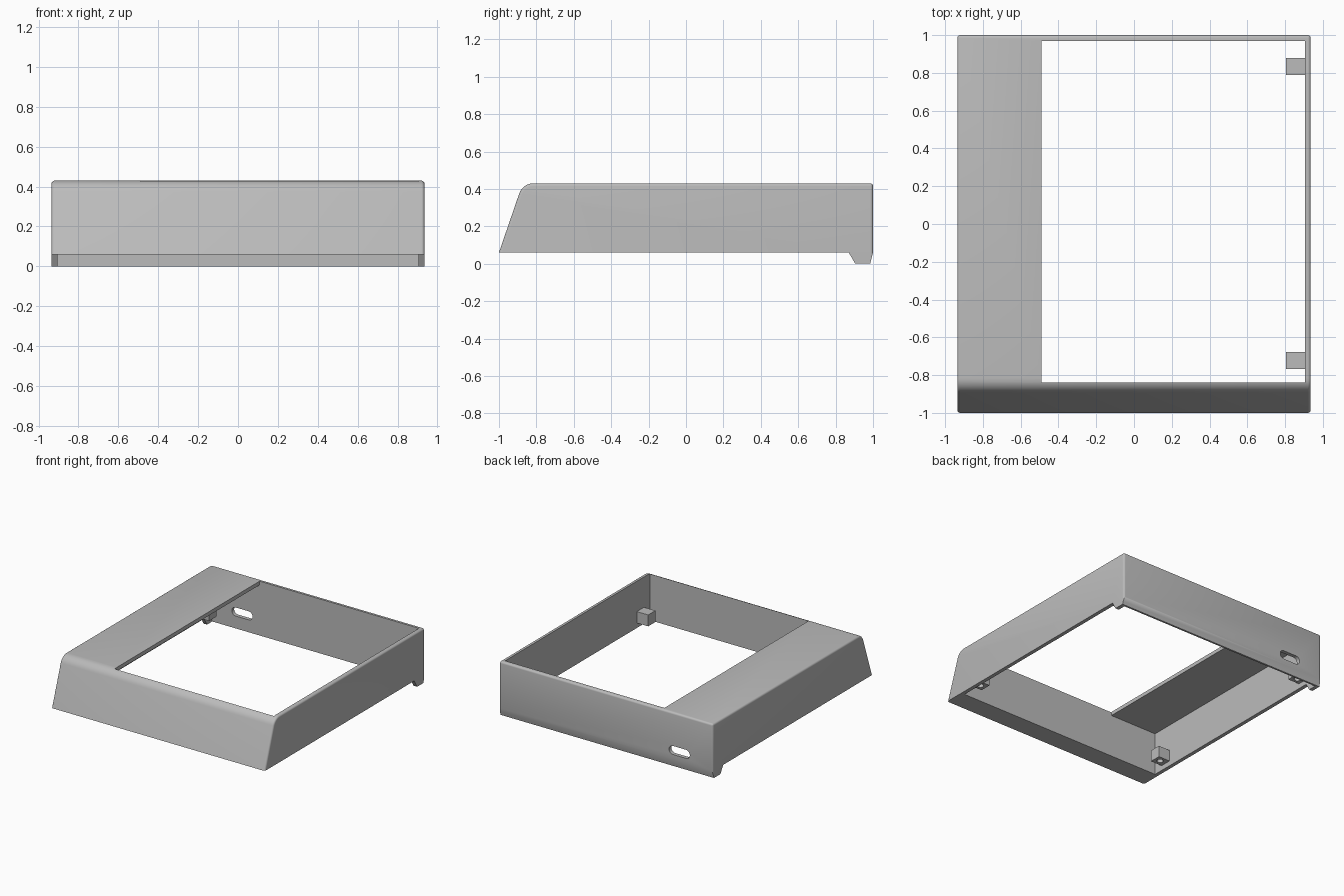
import bpy, bmesh
from math import sin, cos, pi, atan2, tan

if "Cube" in bpy.data.objects:
    bpy.data.objects.remove(bpy.data.objects["Cube"], do_unlink=True)

grey = bpy.data.materials.new("plain grey")
grey.use_nodes = True
grey.diffuse_color = (0.5, 0.5, 0.5, 1)
grey.node_tree.nodes["Principled BSDF"].inputs["Base Color"].default_value = (0.5, 0.5, 0.5, 1)

W, TOP, RIM, WALL = 0.935, 0.43, 0.06, 0.03


def make_object(name, bm):
    bmesh.ops.recalc_face_normals(bm, faces=bm.faces)
    mesh = bpy.data.meshes.new(name)
    bm.to_mesh(mesh)
    bm.free()
    mesh.materials.append(grey)
    obj = bpy.data.objects.new(name, mesh)
    bpy.context.collection.objects.link(obj)
    return obj


def prism(points, depth):
    """Extrude a closed outline of 3D points along a vector."""
    bm = bmesh.new()
    face = bm.faces.new([bm.verts.new(p) for p in points])
    new = bmesh.ops.extrude_face_region(bm, geom=[face])["geom"]
    bmesh.ops.translate(bm, vec=depth, verts=[v for v in new if isinstance(v, bmesh.types.BMVert)])
    return bm


def box(name, x0, x1, y0, y1, z0, z1):
    base = [(x0, y0, z0), (x1, y0, z0), (x1, y1, z0), (x0, y1, z0)]
    return make_object(name, prism(base, (0, 0, z1 - z0)))


def cut(obj, cutter):
    cutter.hide_render = True
    mod = obj.modifiers.new(cutter.name, "BOOLEAN")
    mod.operation, mod.solver, mod.object = "DIFFERENCE", "EXACT", cutter
    bpy.context.view_layer.objects.active = obj
    bpy.ops.object.modifier_apply(modifier=mod.name)
    bpy.data.objects.remove(cutter, do_unlink=True)


# Side profile: sloped front, rounded brow, flat top, rear lip
slope = atan2(TOP - RIM, 0.127)
radius = 0.08
cy, cz = -0.873 + radius * tan(slope / 2), TOP - radius
brow = []
for i in range(9):
    a = pi / 2 + slope * (1 - i / 8)
    brow.append((cy + radius * cos(a), cz + radius * sin(a)))
profile = [(-1, RIM)] + brow + [(1, TOP), (1, RIM), (0.985, 0), (0.905, 0), (0.87, RIM)]
bm = prism([(-W, y, z) for y, z in profile], (2 * W, 0, 0))

# Soften the outer side edges and the rear top edge
bm.normal_update()
soft = []
for e in bm.edges:
    a, b = e.verts
    on_side = abs(a.co.x - b.co.x) < 0.001 and max(a.co.z, b.co.z) > 0.1
    rear_top = all(v.co.y > 0.99 and v.co.z > 0.4 for v in e.verts)
    if on_side or rear_top:
        soft.append(e)
bmesh.ops.bevel(bm, geom=soft, offset=0.02, offset_type="OFFSET", segments=4,
                profile=0.5, affect="EDGES", clamp_overlap=True)
shell = make_object("housing_shell", bm)

# Hollow interior, then the large top opening
inner = W - WALL
cut(shell, box("interior_cutter", -inner, inner, -0.84, 0.97, -0.2, TOP - WALL))
cut(shell, box("opening_cutter", -0.49, inner, -0.84, 0.97, 0.2, 0.6))

# Rounded slot through the back wall
r, slot_z, ends = 0.034, 0.132, (-0.7, -0.585)
outline = []
for x, start in ((ends[1], -pi / 2), (ends[0], pi / 2)):
    for i in range(9):
        a = start + pi * i / 8
        outline.append((x + r * cos(a), 0.9, slot_z + r * sin(a)))
cut(shell, make_object("slot_cutter", prism(outline, (0, 0.2, 0))))

# Four mounting blocks with blind screw holes underneath
parts = [shell]
for side, label in ((1, "left"), (-1, "right")):
    for y, end in ((-0.722, "front"), (0.833, "rear")):
        x0, x1 = sorted((side * 0.805, side * (inner + 0.005)))
        block = box(f"{end}_{label}_mounting_block", x0, x1, y - 0.045, y + 0.045, 0.1, 0.19)
        ring = [(side * 0.853 + 0.024 * cos(i * pi / 8), y + 0.024 * sin(i * pi / 8), 0.05)
                for i in range(16)]
        cut(block, make_object("hole_cutter", prism(ring, (0, 0, 0.12))))
        parts.append(block)

# Smooth rounded surfaces, keep edges sharp
bpy.ops.object.select_all(action="DESELECT")
for p in parts:
    p.select_set(True)
bpy.context.view_layer.objects.active = shell
bpy.ops.object.shade_smooth_by_angle(angle=pi / 6)
